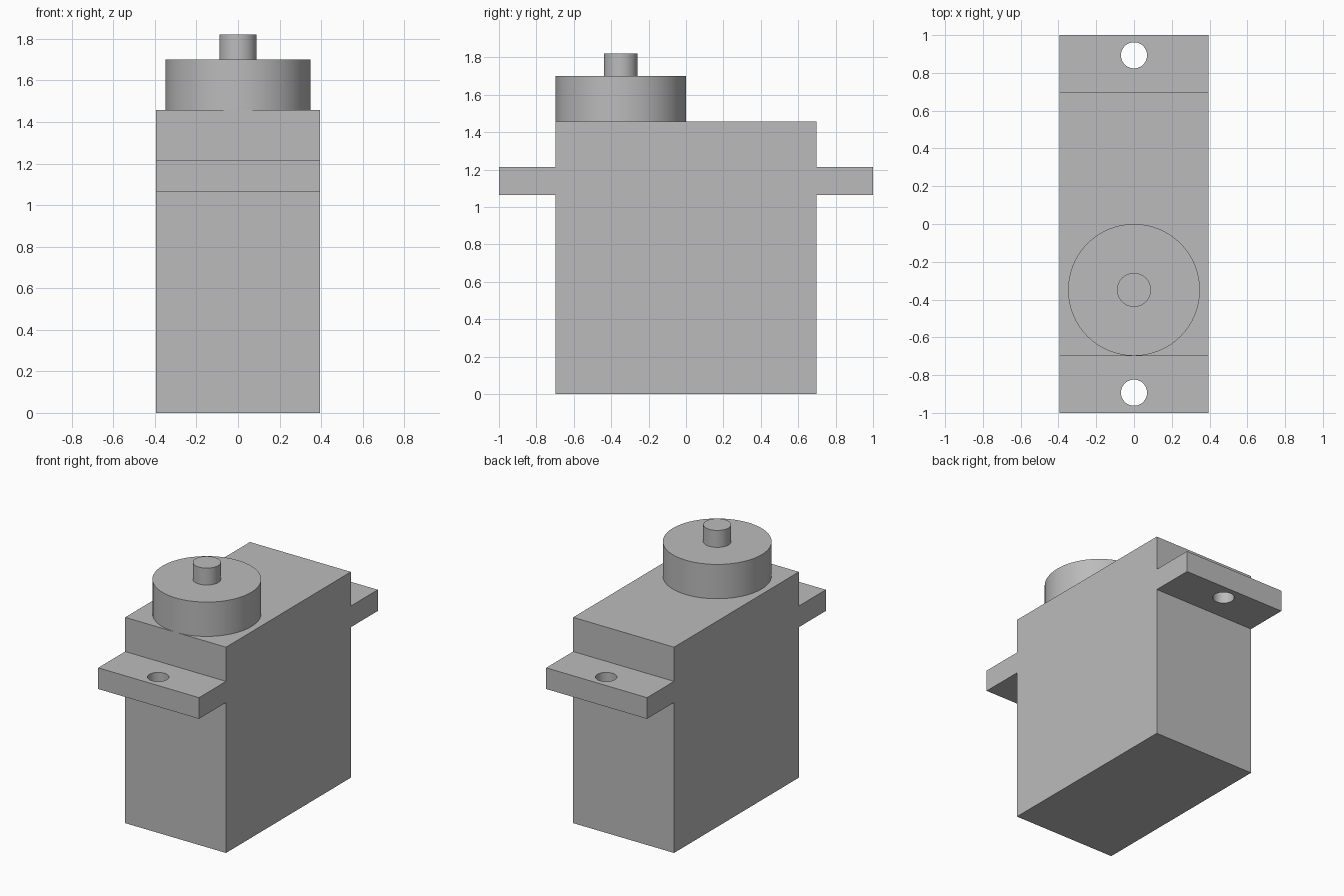
import bpy
import bmesh
import math
from mathutils import Vector

cube = bpy.data.objects.get("Cube")
if cube:
    bpy.data.objects.remove(cube, do_unlink=True)

grey = bpy.data.materials.new("plain grey")
grey.use_nodes = True
colour = (0.5, 0.5, 0.5, 1)
grey.diffuse_color = colour
grey.node_tree.nodes["Principled BSDF"].inputs["Base Color"].default_value = colour

HALF_WIDTH = 0.395
BODY_Y, BODY_TOP = 0.698, 1.457
TAB_Y, TAB_BOTTOM, TAB_TOP = 1.0, 1.065, 1.215
HOLE_Y, HOLE_RADIUS = 0.893, 0.069
SHAFT_Y = -0.349


def activate(obj):
    bpy.ops.object.select_all(action="DESELECT")
    obj.select_set(True)
    bpy.context.view_layer.objects.active = obj


def cylinder(name, radius, y, bottom, top):
    bpy.ops.mesh.primitive_cylinder_add(
        vertices=64, radius=radius, depth=top - bottom,
        location=(0, y, (bottom + top) / 2))
    obj = bpy.context.object
    obj.name = name
    obj.data.materials.append(grey)
    bpy.ops.object.shade_smooth_by_angle(angle=math.radians(30))
    return obj


# Case and mounting tabs: one side profile, extruded across the width
half = [(BODY_Y, 0), (BODY_Y, TAB_BOTTOM), (TAB_Y, TAB_BOTTOM),
        (TAB_Y, TAB_TOP), (BODY_Y, TAB_TOP), (BODY_Y, BODY_TOP)]
profile = half + [(-y, z) for y, z in reversed(half)]
bm = bmesh.new()
face = bm.faces.new([bm.verts.new((-HALF_WIDTH, y, z)) for y, z in profile])
side = bmesh.ops.extrude_face_region(bm, geom=[face])
bmesh.ops.translate(
    bm, vec=Vector((2 * HALF_WIDTH, 0, 0)),
    verts=[v for v in side["geom"] if isinstance(v, bmesh.types.BMVert)])
bmesh.ops.recalc_face_normals(bm, faces=bm.faces)
mesh = bpy.data.meshes.new("case_with_tabs")
bm.to_mesh(mesh)
bm.free()
mesh.materials.append(grey)
case = bpy.data.objects.new("case_with_tabs", mesh)
bpy.context.collection.objects.link(case)

# Screw hole through each tab
for sign in (-1, 1):
    cutter = cylinder("hole_cutter", HOLE_RADIUS, sign * HOLE_Y,
                      TAB_BOTTOM - 0.1, TAB_TOP + 0.1)
    cutter.hide_render = True
    cut = case.modifiers.new("screw_hole", "BOOLEAN")
    cut.operation = "DIFFERENCE"
    cut.solver = "EXACT"
    cut.object = cutter
    activate(case)
    bpy.ops.object.modifier_apply(modifier=cut.name)
    bpy.data.objects.remove(cutter, do_unlink=True)
activate(case)
bpy.ops.object.shade_smooth_by_angle(angle=math.radians(30))

# Gear housing and output shaft
cylinder("gear_housing", 0.349, SHAFT_Y, BODY_TOP, 1.7)
cylinder("output_shaft", 0.09, SHAFT_Y, 1.7, 1.82)
